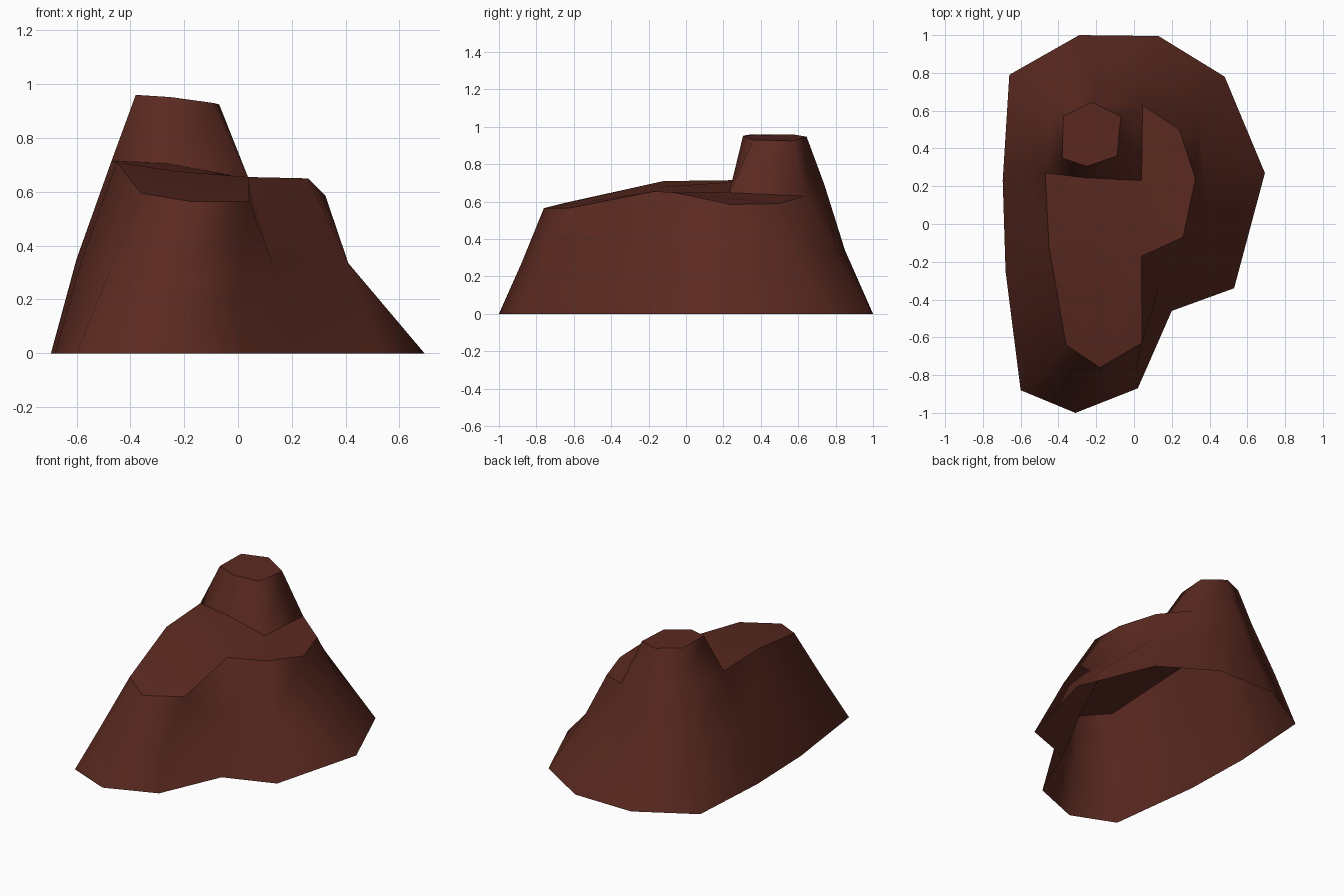
import bpy, bmesh

if "Cube" in bpy.data.objects:
    bpy.data.objects.remove(bpy.data.objects["Cube"])

# Footprint of the rock, counter-clockwise from the left side (z = 0)
BASE = [(-.695, .23), (-.68, -.25), (-.60, -.88), (-.31, -1), (.02, -.87), (.20, -.46),
        (.53, -.34), (.693, .27), (.48, .78), (.13, .995), (-.29, 1), (-.66, .79)]
# Waist of the slope (one corner fewer, on the right)
WAIST = [(-.60, .25, .35), (-.58, -.18, .35), (-.485, -.76, .285), (-.245, -.88, .27),
         (.01, -.765, .27), (.13, -.34, .33), (.41, -.20, .335),
         (.35, .567, .325), (.09, .80, .34), (-.25, .85, .34), (-.55, .72, .35)]
# Rim of the ledge; the last two points lie on the back of the peak
RIM = [(-.47, .27, .715), (-.45, -.12, .71), (-.36, -.64, .595), (-.18, -.76, .565),
       (.042, -.63, .565), (.04, -.17, .655), (.26, -.07, .65), (.325, .24, .585),
       (.24, .50, .59), (.045, .63, .63), (-.21, .74, .69), (-.43, .64, .70)]
# Where the peak meets the ledge, and the flat top of the peak
FOOT = [(-.26, .245, .705), (.04, .23, .648)]
PEAK = [(-.38, .35, .96), (-.25, .305, .952), (-.09, .36, .93),
        (-.07, .57, .925), (-.225, .645, .947), (-.375, .57, .96)]

bm = bmesh.new()


def ring(points):
    return [bm.verts.new(p) for p in points]


def bridge(low, high, falling=(), rising=()):
    """Join two closed rings; listed quads are cut along a chosen diagonal."""
    n = len(low)
    for i in range(n):
        j = (i + 1) % n
        a, b, c, d = low[i], low[j], high[j], high[i]
        if i in falling:
            parts = [(a, b, d), (b, c, d)]
        elif i in rising:
            parts = [(a, b, c), (a, c, d)]
        else:
            parts = [(a, b, c, d)]
        for p in parts:
            p = list(dict.fromkeys(p))      # shared corners make triangles
            if len(p) > 2:
                bm.faces.new(p)


# Lower slopes, open underneath
base = ring([(x, y, 0) for x, y in BASE])
waist, rim, foot, peak = ring(WAIST), ring(RIM), ring(FOOT), ring(PEAK)
waist.insert(7, waist[6])                   # two columns share this corner
bridge(base, waist, rising=(7,))
bridge(waist, rim, falling=(4, 7))

# Peak walls and top
bridge([rim[0], foot[0], foot[1], rim[9], rim[10], rim[11]], peak)
peak_top = bm.faces.new(peak)

# Ledge in front of and beside the peak, dipping in the middle
dip = bm.verts.new((-.23, -.15, .677))
ledge = [bm.faces.new(f) for f in (
    [rim[0], rim[1], dip, foot[0]],
    [dip, rim[5], foot[1], foot[0]],
    [rim[1], rim[2], rim[3], dip],
    [rim[3], rim[4], rim[5], dip],
    rim[5:10] + [foot[1]])]

# Smooth walls with hard rims
for f in bm.faces:
    f.smooth = True
tops = set(ledge + [peak_top])
for e in bm.edges:
    if sum(f in tops for f in e.link_faces) == 1:
        e.smooth = False

mesh = bpy.data.meshes.new("rock")
bm.to_mesh(mesh)
bm.free()
rock = bpy.data.objects.new("rock", mesh)
bpy.context.collection.objects.link(rock)

mat = bpy.data.materials.new("red brown stone")
mat.diffuse_color = (.105, .023, .015, 1)
mat.use_nodes = True
mat.node_tree.nodes["Principled BSDF"].inputs["Base Color"].default_value = mat.diffuse_color
mesh.materials.append(mat)
